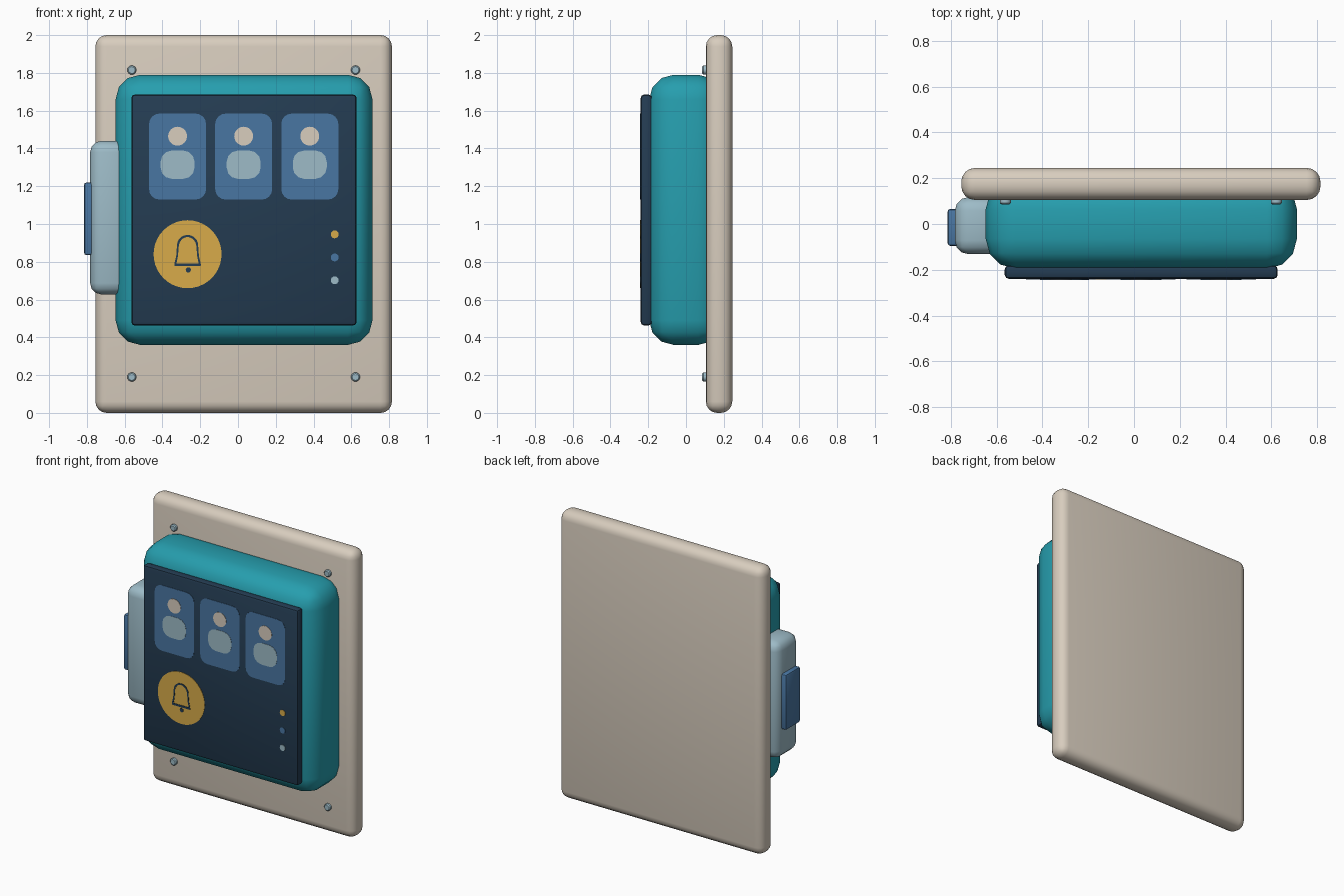
import bpy, bmesh, math

if "Cube" in bpy.data.objects:
    bpy.data.objects.remove(bpy.data.objects["Cube"])


def material(name, hexcode):
    chans = [int(hexcode[i:i + 2], 16) / 255 for i in (0, 2, 4)]
    lin = [c / 12.92 if c <= 0.04045 else ((c + 0.055) / 1.055) ** 2.4 for c in chans]
    m = bpy.data.materials.new(name)
    m.diffuse_color = (*lin, 1)
    m.use_nodes = True
    m.node_tree.nodes["Principled BSDF"].inputs["Base Color"].default_value = m.diffuse_color
    return m


CREAM = material("cream", "D8CDBE")
TEAL = material("teal", "269EAE")
NAVY = material("navy", "243C52")
BLUE = material("blue", "4976A2")
PALE = material("pale_blue", "9DBBC7")
GOLD = material("gold", "D8AB4A")


def finish(bm, name, mat, angle=40):
    bmesh.ops.recalc_face_normals(bm, faces=bm.faces)
    me = bpy.data.meshes.new(name)
    bm.to_mesh(me)
    bm.free()
    me.materials.append(mat)
    ob = bpy.data.objects.new(name, me)
    bpy.context.collection.objects.link(ob)
    bpy.ops.object.select_all(action='DESELECT')
    ob.select_set(True)
    bpy.context.view_layer.objects.active = ob
    bpy.ops.object.shade_smooth_by_angle(angle=math.radians(angle))
    return ob


def rounded_box(name, mat, x, y, z, radius, segments):
    """Box between (min, max) pairs with all edges rounded."""
    bm = bmesh.new()
    bmesh.ops.create_cube(bm, size=1)
    for v in bm.verts:
        v.co = [(a + b) / 2 + c * (b - a) for c, (a, b) in zip(v.co, (x, y, z))]
    bmesh.ops.bevel(bm, geom=bm.edges[:], offset=radius, segments=segments,
                    profile=0.5, affect='EDGES')
    return finish(bm, name, mat)


def plate(name, mat, outline, front, back=-0.238):
    """Thin plate from an (x, z) outline."""
    bm = bmesh.new()
    face = bm.faces.new([bm.verts.new((px, back, pz)) for px, pz in outline])
    ext = bmesh.ops.extrude_face_region(bm, geom=[face], use_keep_orig=True)
    for v in ext["geom"]:
        if isinstance(v, bmesh.types.BMVert):
            v.co.y = front
    return finish(bm, name, mat, 30)


def circle(cx, cz, r, n=32):
    return [(cx + r * math.cos(2 * math.pi * i / n), cz + r * math.sin(2 * math.pi * i / n))
            for i in range(n)]


def rounded_rect(cx, cz, w, h, r, n=4):
    pts = []
    for q, (sx, sz) in enumerate([(1, 1), (-1, 1), (-1, -1), (1, -1)]):
        for i in range(n + 1):
            a = math.pi / 2 * (q + i / n)
            pts.append((cx + sx * (w / 2 - r) + r * math.cos(a),
                        cz + sz * (h / 2 - r) + r * math.sin(a)))
    return pts


# wall plate, housing and screen
rounded_box("wall_plate", CREAM, (-0.755, 0.815), (0.105, 0.245), (0, 2), 0.06, 4)
rounded_box("housing", TEAL, (-0.648, 0.712), (-0.195, 0.195), (0.36, 1.79), 0.13, 3)
rounded_box("screen", NAVY, (-0.565, 0.628), (-0.240, -0.18), (0.463, 1.685), 0.018, 2)

# side handset and its grip pad
rounded_box("side_handset", PALE, (-0.783, -0.58), (-0.132, 0.118), (0.627, 1.44), 0.06, 3)
rounded_box("grip_pad", BLUE, (-0.815, -0.76), (-0.096, 0.066), (0.835, 1.22), 0.013, 2)

# screws in the plate corners
for sx in (-0.562, 0.622):
    for sz in (0.19, 1.815):
        bm = bmesh.new()
        bmesh.ops.create_cone(bm, cap_ends=True, segments=16, radius1=0.024,
                              radius2=0.024, depth=0.04)
        rim = [e for e in bm.edges if all(v.co.z > 0 for v in e.verts)]
        bmesh.ops.bevel(bm, geom=rim, offset=0.006, segments=1, affect='EDGES')
        for v in bm.verts:
            px, py, pz = v.co
            v.co = (sx + px, 0.106 - pz, sz + py)
        finish(bm, "screw", PALE)

# three resident cards
for i in range(3):
    cx = -0.32 + 0.35 * i
    plate("card", BLUE, rounded_rect(cx, 1.357, 0.302, 0.455, 0.055), -0.2425)
    plate("card_head", CREAM, circle(cx, 1.465, 0.05), -0.2445)
    plate("card_body", PALE, rounded_rect(cx, 1.314, 0.18, 0.15, 0.06, 3), -0.2445)

# call button with an outlined bell
BX, BZ = -0.267, 0.84
plate("call_button", GOLD, circle(BX, BZ, 0.18, 40), -0.2425)


def arch(w, top):
    side = [(w, 0.79), (w * 0.86, 0.83)]
    dome = [(w * 0.80 * math.cos(a), top - 0.055 + 0.055 * math.sin(a))
            for a in [math.pi * k / 12 for k in range(13)]]
    return [(BX + px, pz) for px, pz in side + dome + [(-px, pz) for px, pz in side[::-1]]]


plate("bell_outline", NAVY, arch(0.070, 0.942) + arch(0.059, 0.931)[::-1], -0.2445)
plate("bell_rim", NAVY, rounded_rect(BX, 0.784, 0.14, 0.014, 0.004, 2), -0.2448)
plate("bell_clapper", NAVY, circle(BX + 0.004, 0.757, 0.014, 12), -0.2445)

# status lights
for mat, lz in ((GOLD, 0.945), (BLUE, 0.823), (PALE, 0.702)):
    plate("status_light", mat, circle(0.512, lz, 0.021, 16), -0.2435)
